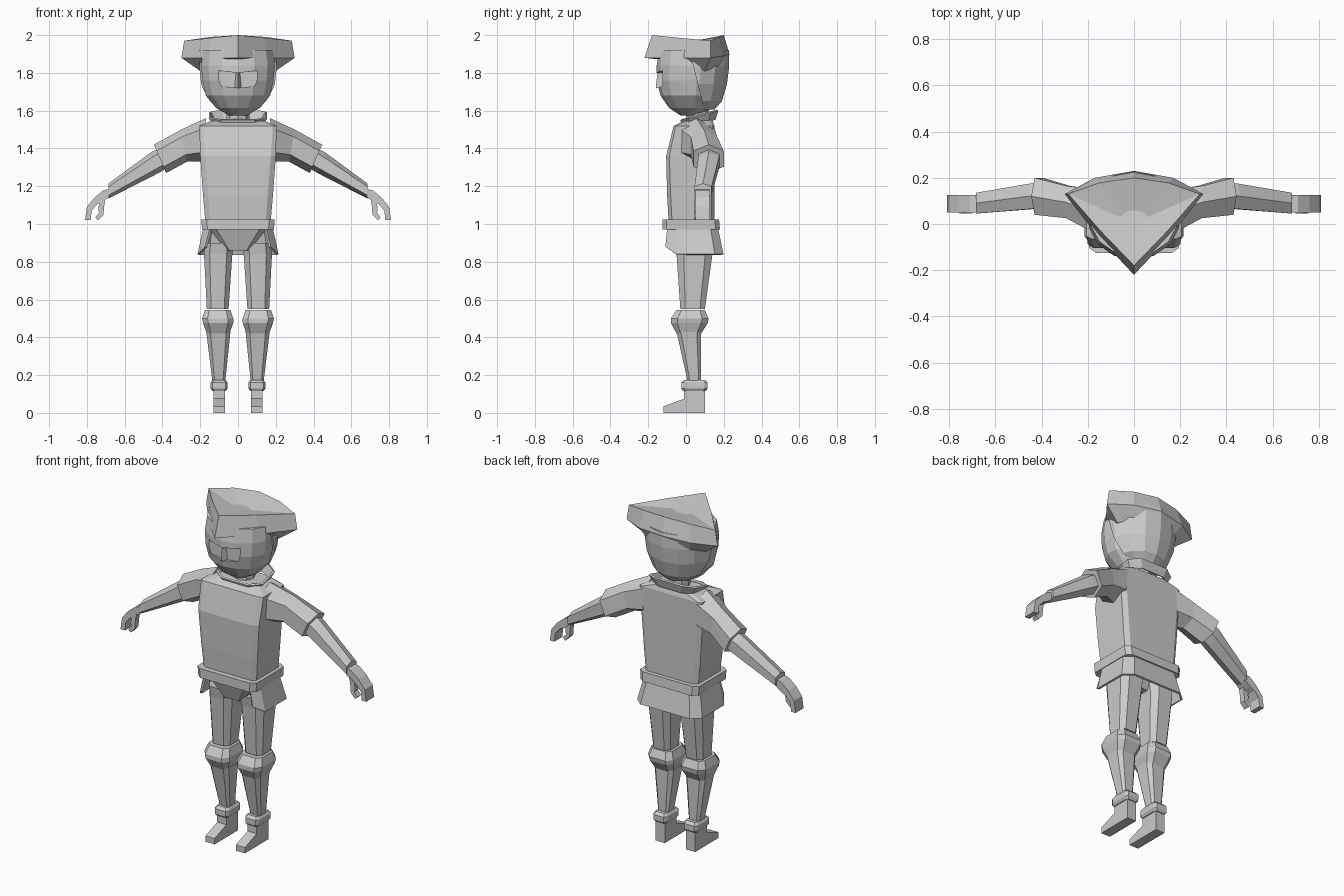
import bpy, bmesh
from math import sin, cos, pi
from mathutils import Vector

cube = bpy.data.objects.get("Cube")
if cube:
    bpy.data.objects.remove(cube, do_unlink=True)

grey = bpy.data.materials.new("plain grey")
grey.use_nodes = True
grey.diffuse_color = (0.6, 0.6, 0.6, 1)
grey.node_tree.nodes["Principled BSDF"].inputs["Base Color"].default_value = (0.6, 0.6, 0.6, 1)


def finish(name, bm, mirror=False):
    bmesh.ops.recalc_face_normals(bm, faces=bm.faces)
    mesh = bpy.data.meshes.new(name)
    bm.to_mesh(mesh)
    bm.free()
    mesh.materials.append(grey)
    ob = bpy.data.objects.new(name, mesh)
    bpy.context.collection.objects.link(ob)
    if mirror:
        mod = ob.modifiers.new("mirror", 'MIRROR')
        mod.use_mirror_merge = False
    return ob


def loft(rings, cap_start=True, cap_end=True, closed=True):
    """Skin a list of point rings into a bmesh."""
    bm = bmesh.new()
    rows = [[bm.verts.new(p) for p in r] for r in rings]
    n = len(rows[0])
    for a, b in zip(rows, rows[1:]):
        for i in range(n if closed else n - 1):
            j = (i + 1) % n
            bm.faces.new((a[i], a[j], b[j], b[i]))
    if cap_start:
        bm.faces.new(rows[0])
    if cap_end:
        bm.faces.new(rows[-1])
    return bm


def box_ring(z, x0, x1, y0, y1, c=0.25, tilt=0.0):
    """Chamfered rectangle; tilt raises the back edge."""
    cx, cy, hx, hy = (x0 + x1) / 2, (y0 + y1) / 2, (x1 - x0) / 2, (y1 - y0) / 2
    k = 1 - c
    pts = [(-k, -1), (k, -1), (1, -k), (1, k), (k, 1), (-k, 1), (-1, k), (-1, -k)]
    return [(cx + hx * u, cy + hy * v, z + tilt * v) for u, v in pts]


def oval_ring(z, hx, y0, y1, n=14):
    cy, hy = (y0 + y1) / 2, (y1 - y0) / 2
    return [(hx * sin(2 * pi * i / n), cy - hy * cos(2 * pi * i / n), z) for i in range(n)]


def limb_ring(top, bottom, y0, y1):
    """Six-sided section of an arm, given its top and bottom (x, z)."""
    t, b = Vector((top[0], 0, top[1])), Vector((bottom[0], 0, bottom[1]))
    ym = (y0 + y1) / 2
    steps = [(0, ym), (.22, y0), (.78, y0), (1, ym), (.78, y1), (.22, y1)]
    return [t.lerp(b, f) + Vector((0, y, 0)) for f, y in steps]


def slab(profile, y0, y1):
    """Extrude an x-z outline along y."""
    return loft([[(x, y, z) for x, z in profile] for y in (y0, y1)])


# Torso, belt and pelvis
finish("torso", loft([
    box_ring(.98, -.17, .17, -.09, .15, .15),
    box_ring(1.15, -.185, .185, -.1, .15, .15),
    box_ring(1.36, -.2, .2, -.105, .15, .13),
    box_ring(1.52, -.205, .205, -.065, .15, .1),
    box_ring(1.55, -.13, .13, 0, .14, .25)]))
finish("belt", loft([
    box_ring(.97, -.19, .19, -.125, .18, .15),
    box_ring(1.025, -.195, .195, -.125, .175, .15)]))
finish("pelvis", loft([
    box_ring(.86, -.06, .06, -.06, .08),
    box_ring(.97, -.15, .15, -.1, .13)]))

# Tunic skirt, open at the front
half = [(.15, -.1), (.185, -.05), (.185, .13), (.14, .17)]
upper = half + [(-x, y) for x, y in reversed(half)]
skirt = loft([[(x, y, .975) for x, y in upper],
              [(x * 1.16, y * 1.14 + .005, .84 + (.04 if y < -.07 else 0)) for x, y in upper]],
             False, False, False)
skirt_ob = finish("tunic_skirt", skirt)
mod = skirt_ob.modifiers.new("thickness", 'SOLIDIFY')
mod.thickness = .012

# Legs with knee guards
finish("leg", loft([
    box_ring(.9, .025, .175, -.06, .14, .4),
    box_ring(.84, .03, .18, -.05, .14, .4),
    box_ring(.55, .05, .165, -.03, .1, .4)]), True)
finish("knee_guard", loft([
    box_ring(.545, .04, .175, -.05, .1, .35),
    box_ring(.5, .025, .19, -.08, .12, .35),
    box_ring(.475, .025, .185, -.08, .115, .35),
    box_ring(.42, .045, .165, -.05, .08, .35)]), True)
finish("shin", loft([
    box_ring(.43, .04, .168, -.05, .08, .35),
    box_ring(.16, .068, .135, .01, .08, .35)]), True)

# Boots
finish("boot_cuff", loft([
    box_ring(.115, .065, .135, -.015, .105, .25),
    box_ring(.13, .055, .145, -.025, .115, .25),
    box_ring(.16, .055, .145, -.025, .115, .25),
    box_ring(.175, .065, .135, -.01, .1, .25)]), True)
side = [(-.12, 0), (.1, 0), (.1, .12), (-.01, .12), (-.01, .075), (-.12, .035)]
finish("boot", loft([[(x, y, z) for y, z in side] for x in (.07, .13)]), True)

# Sleeves, arms and hands
finish("sleeve", loft([
    limb_ring((.17, 1.56), (.18, 1.33), -.04, .15),
    limb_ring((.3, 1.5), (.27, 1.33), .025, .165),
    limb_ring((.445, 1.42), (.38, 1.27), .04, .2)]), True)
finish("forearm", loft([
    limb_ring((.4, 1.41), (.37, 1.3), .07, .18),
    limb_ring((.46, 1.38), (.42, 1.27), .065, .175),
    limb_ring((.685, 1.215), (.685, 1.135), .045, .135)]), True)
finish("hand", slab([
    (.67, 1.185), (.71, 1.18), (.76, 1.14), (.8, 1.09), (.81, 1.02), (.78, 1.02),
    (.775, 1.07), (.745, 1.105), (.715, 1.12), (.68, 1.145)], .05, .125), True)
finish("thumb", slab([
    (.7, 1.14), (.735, 1.115), (.74, 1.075), (.735, 1.06), (.755, 1.035),
    (.74, 1.02), (.712, 1.05), (.708, 1.1)], .045, .08), True)

# Neck and tilted open collar
finish("neck", loft([oval_ring(z, .06, .0, .12, 8) for z in (1.5, 1.64)]))
collar = finish("collar", loft([
    box_ring(1.54, -.12, .12, -.01, .145, .4, .015),
    box_ring(1.58, -.145, .145, -.02, .16, .4, .025)], False, False))
mod = collar.modifiers.new("thickness", 'SOLIDIFY')
mod.thickness = .012

# Head with a sunken eye slot
head = finish("head", loft([
    oval_ring(1.575, .05, -.03, .08),
    oval_ring(1.615, .12, -.09, .14),
    oval_ring(1.68, .175, -.135, .17),
    oval_ring(1.76, .193, -.155, .19),
    oval_ring(1.84, .2, -.155, .2),
    oval_ring(1.92, .19, -.14, .19)]))
slot = finish("eye_slot_cutter", slab(
    [(-.135, 1.815), (0, 1.8), (.135, 1.815), (.09, 1.73), (0, 1.72), (-.09, 1.73)], -.3, -.125))
slot.hide_render = True
slot.hide_viewport = True
slot.display_type = 'WIRE'
mod = head.modifiers.new("eye_slot", 'BOOLEAN')
mod.operation = 'DIFFERENCE'
mod.solver = 'EXACT'
mod.object = slot
finish("nose_bridge", loft([
    [(-.02, -.12, 1.72), (0, -.16, 1.72), (.02, -.12, 1.72)],
    [(-.012, -.12, 1.81), (0, -.15, 1.81), (.012, -.12, 1.81)]]))

# Hair covers the rear half of the head
hair = loft([
    oval_ring(1.605, .09, -.06, .15),
    oval_ring(1.65, .16, -.12, .19),
    oval_ring(1.74, .2, -.16, .217),
    oval_ring(1.83, .21, -.16, .228),
    oval_ring(1.92, .21, -.16, .228)])
cut = bmesh.ops.bisect_plane(hair, geom=hair.verts[:] + hair.edges[:] + hair.faces[:],
                             plane_co=(0, .06, 1.75), plane_no=(0, 1, .25), clear_inner=True)
bmesh.ops.holes_fill(hair, edges=[e for e in hair.edges if e.is_boundary])
finish("hair", hair)


# Three-cornered hat: underside, brim edge, rim and sunken crown
def hat_ring(front, middle, corner, rear, back):
    flip = [(-x, y, z) for x, y, z in (rear, corner, middle)]
    return [front, middle, corner, rear, back] + flip


finish("hat", loft([
    hat_ring((0, -.13, 1.87), (.13, -.06, 1.87), (.2, .1, 1.81), (.14, .17, 1.83), (0, .21, 1.84)),
    hat_ring((0, -.22, 1.88), (.16, -.05, 1.88), (.3, .13, 1.88), (.17, .2, 1.89), (0, .23, 1.9)),
    hat_ring((0, -.18, 2.0), (.145, -.03, 1.985), (.285, .13, 1.97), (.15, .178, 1.99), (0, .2, 2.0)),
    hat_ring((0, -.02, 1.98), (.04, .0, 1.975), (.06, .03, 1.97), (.04, .05, 1.97), (0, .06, 1.97))]))
